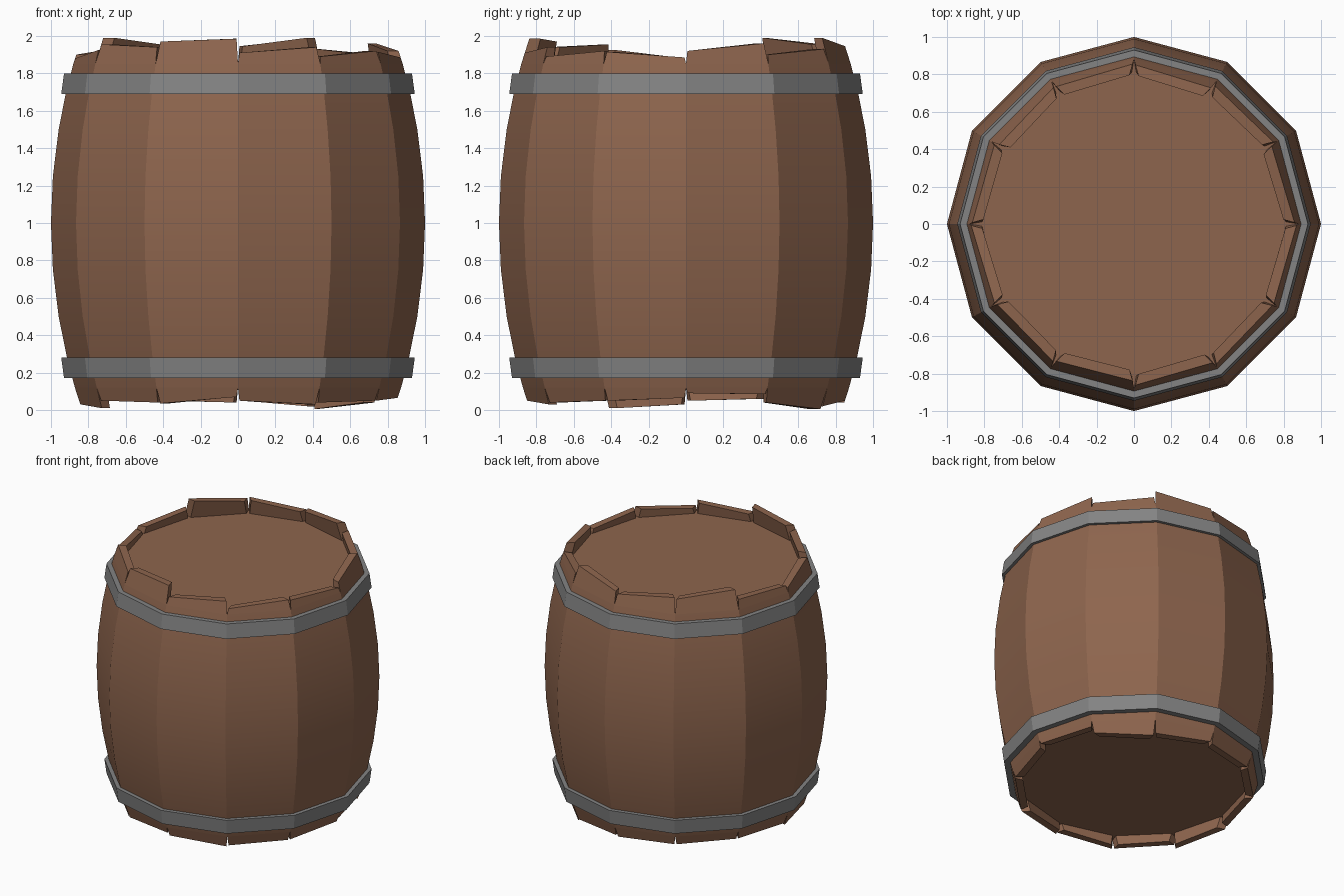
import bpy, bmesh
from math import cos, sin, radians, pi
from mathutils import Vector

if "Cube" in bpy.data.objects:
    bpy.data.objects.remove(bpy.data.objects["Cube"])

SIDES = 12
LID_TOP, LID_BOTTOM = 1.85, 0.12


def material(name, rgb):
    m = bpy.data.materials.new(name)
    m.diffuse_color = (*rgb, 1)
    m.use_nodes = True
    m.node_tree.nodes["Principled BSDF"].inputs["Base Color"].default_value = m.diffuse_color
    return m


wood = material("wood", (0.27, 0.13, 0.075))
iron = material("iron", (0.23, 0.23, 0.23))


def finish(bm, name, mat):
    bmesh.ops.recalc_face_normals(bm, faces=bm.faces[:])
    me = bpy.data.meshes.new(name)
    bm.to_mesh(me)
    bm.free()
    me.materials.append(mat)
    ob = bpy.data.objects.new(name, me)
    bpy.context.collection.objects.link(ob)
    return ob


def bulge(z):
    return 1.0 - 0.165 * (z - 1.0) ** 2


def polar(r, deg, z):
    return Vector((r * cos(radians(deg)), r * sin(radians(deg)), z))


def lathe(profile, name, mat, closed):
    """12-sided revolve of (radius, z) points; a closed profile makes a ring."""
    bm = bmesh.new()
    loops = [[bm.verts.new(polar(r, 360 * i / SIDES, z)) for i in range(SIDES)]
             for r, z in profile]
    pairs = list(zip(loops, loops[1:]))
    if closed:
        pairs.append((loops[-1], loops[0]))
    else:
        bm.faces.new(loops[0])
        bm.faces.new(loops[-1])
    for a, b in pairs:
        for i in range(SIDES):
            j = (i + 1) % SIDES
            bm.faces.new((a[i], a[j], b[j], b[i]))
    return finish(bm, name, mat)


# Bulging body with recessed lids at both ends
levels = [LID_BOTTOM, 0.28, 0.5, 0.75, 1.0, 1.25, 1.5, 1.69, LID_TOP]
body = lathe([(bulge(z), z) for z in levels], "barrel_body", wood, False)
bpy.context.view_layer.objects.active = body
body.select_set(True)
bpy.ops.object.shade_smooth_by_angle(angle=radians(20))

# Iron hoops
lathe([(0.945, 1.69), (0.93, 1.80), (0.88, 1.80), (0.895, 1.69)],
      "upper_hoop", iron, True)
lathe([(0.93, 0.17), (0.945, 0.28), (0.895, 0.28), (0.88, 0.17)],
      "lower_hoop", iron, True)


def stave_ends(name, base, heights):
    """Uneven stave ends around a lid, split by narrow notches."""
    bm = bmesh.new()
    for k, ends in enumerate(heights):
        corners = []
        for side, z in enumerate(ends):
            ang = 30 * (k + side)
            other = 30 * (k + 1 - side)
            ro = bulge(z)
            along = (polar(1, other, 0) - polar(1, ang, 0)).normalized()
            corners.append([bm.verts.new(p) for p in (
                polar(bulge(base), ang, base),
                polar(ro, ang, z) + along * 0.008,
                polar(ro - 0.055, ang, z) + along * 0.025,
                polar(bulge(base) - 0.065, ang, base) + along * 0.012)])
        a, b = corners
        bm.faces.new(a)
        bm.faces.new(b)
        for i in range(4):
            j = (i + 1) % 4
            bm.faces.new((a[i], a[j], b[j], b[i]))
    return finish(bm, name, wood)


# Start and end height of each stave, counter-clockwise from +x
stave_ends("upper_stave_ends", LID_TOP, [
    (1.92, 1.96), (1.90, 1.93), (1.99, 1.945), (1.93, 1.965),
    (1.955, 1.99), (1.92, 1.90), (1.88, 1.925), (1.955, 1.94),
    (1.97, 1.985), (1.91, 1.94), (1.89, 1.92), (1.915, 1.885)])
stave_ends("lower_stave_ends", LID_BOTTOM, [
    (0.09, 0.085), (0.04, 0.005), (0.02, 0.05), (0.04, 0.05),
    (0.05, 0.06), (0.06, 0.05), (0.03, 0.01), (0.05, 0.04),
    (0.035, 0.07), (0.05, 0.03), (0.04, 0.05), (0.05, 0.065)])
